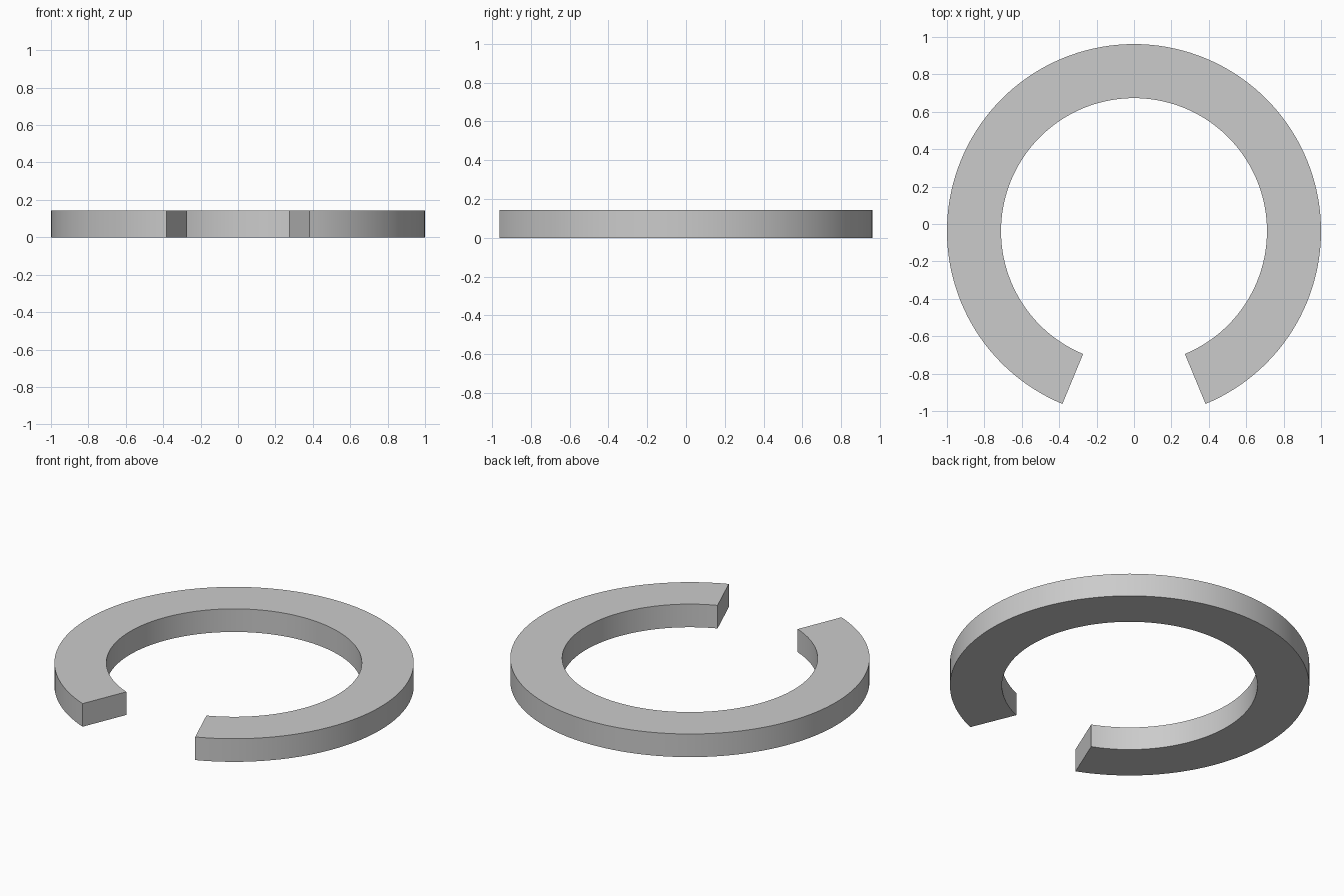
import bpy, bmesh, math

if "Cube" in bpy.data.objects:
    bpy.data.objects.remove(bpy.data.objects["Cube"])

OUTER, INNER, HEIGHT = 1.0, 0.711, 0.142
HALF_GAP = math.radians(22.5)
SEGMENTS = 126
CENTRE_Y = -(1 - math.cos(HALF_GAP)) / 2

bm = bmesh.new()

# Rectangular cross-section at one side of the front gap
start = -math.pi / 2 + HALF_GAP
sweep = 2 * math.pi - 2 * HALF_GAP
section = [bm.verts.new((r * math.cos(start), r * math.sin(start), z))
           for r, z in ((INNER, 0), (OUTER, 0), (OUTER, HEIGHT), (INNER, HEIGHT))]
face = bm.faces.new(section)

# Sweep it round to the other side, leaving both ends capped
bmesh.ops.spin(bm, geom=[face] + face.edges[:] + section, cent=(0, 0, 0),
               axis=(0, 0, 1), angle=sweep, steps=SEGMENTS, use_duplicate=False)
if not face.is_valid or any(e.is_boundary for e in bm.edges):
    bmesh.ops.holes_fill(bm, edges=[e for e in bm.edges if e.is_boundary], sides=4)
bmesh.ops.translate(bm, verts=bm.verts, vec=(0, CENTRE_Y, 0))
bmesh.ops.recalc_face_normals(bm, faces=bm.faces)

# Open ring object
mesh = bpy.data.meshes.new("open_ring")
bm.to_mesh(mesh)
bm.free()
ring = bpy.data.objects.new("open_ring", mesh)
bpy.context.collection.objects.link(ring)
bpy.context.view_layer.objects.active = ring
ring.select_set(True)
bpy.ops.object.shade_smooth_by_angle(angle=math.radians(30))
